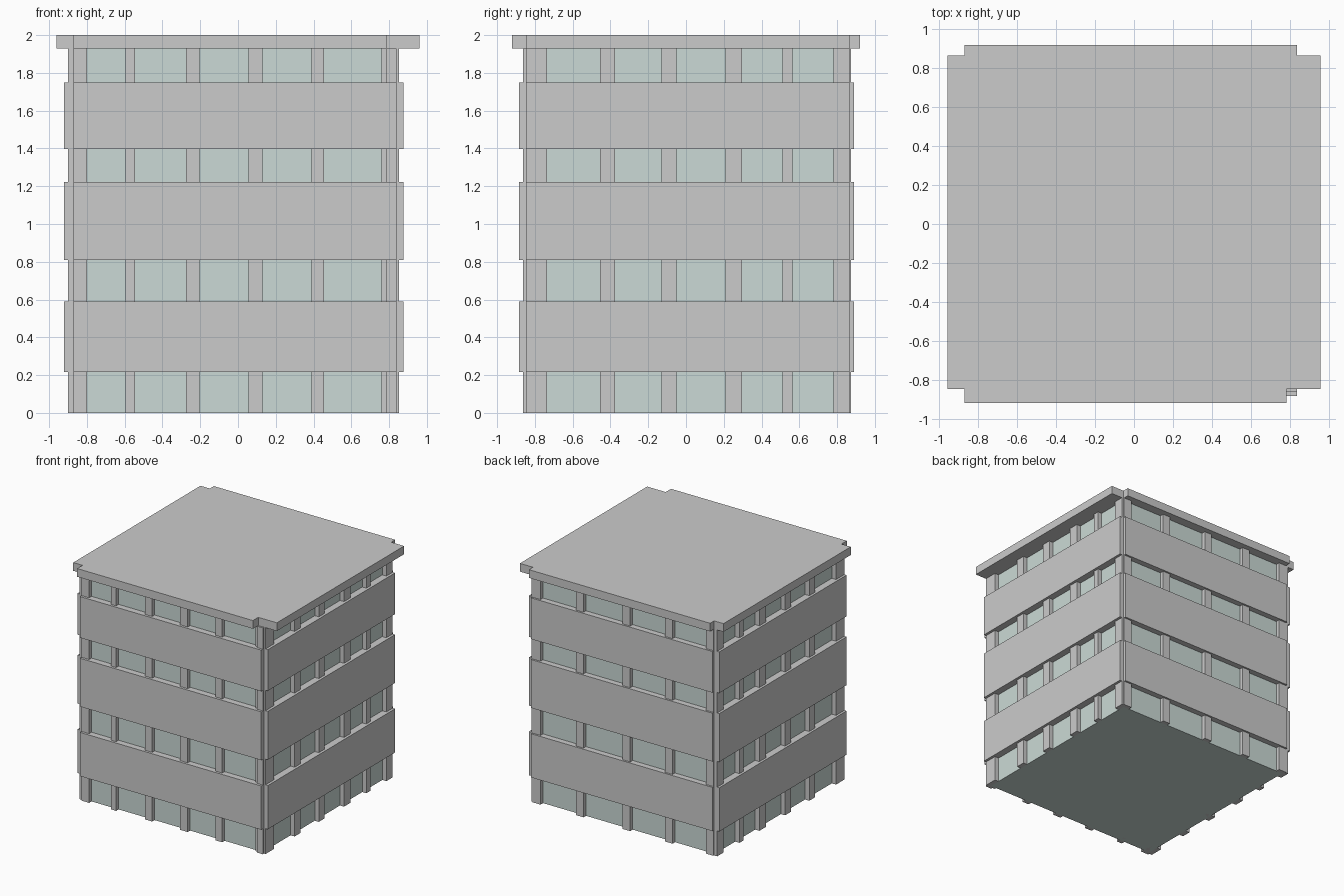
import bpy, bmesh

if "Cube" in bpy.data.objects:
    bpy.data.objects.remove(bpy.data.objects["Cube"])


def material(name, rgb):
    m = bpy.data.materials.new(name)
    m.diffuse_color = (*rgb, 1)
    m.use_nodes = True
    m.node_tree.nodes["Principled BSDF"].inputs["Base Color"].default_value = m.diffuse_color
    return m


def prism(name, points, z0, z1, mat=None):
    """Extrude a counter-clockwise plan outline from z0 to z1."""
    bm = bmesh.new()
    face = bm.faces.new([bm.verts.new((x, y, z0)) for x, y in points])
    ext = bmesh.ops.extrude_face_region(bm, geom=[face], use_keep_orig=True)
    top = [g for g in ext["geom"] if isinstance(g, bmesh.types.BMVert)]
    bmesh.ops.translate(bm, verts=top, vec=(0, 0, z1 - z0))
    bmesh.ops.recalc_face_normals(bm, faces=bm.faces)
    mesh = bpy.data.meshes.new(name)
    bm.to_mesh(mesh)
    bm.free()
    ob = bpy.data.objects.new(name, mesh)
    bpy.context.collection.objects.link(ob)
    if mat:
        mesh.materials.append(mat)
    return ob


def box(name, x0, x1, y0, y1, z0, z1, mat=None):
    return prism(name, [(x0, y0), (x1, y0), (x1, y1), (x0, y1)], z0, z1, mat)


# Inner corner lines shared by bands, roof and columns
L, R, F, B = -0.872, 0.838, -0.848, 0.866


def notched(name, x0, x1, y0, y1, z0, z1, mat=None, front_r=R):
    """Slab whose four corners step in to the inner corner lines."""
    pts = [(L, y0), (front_r, y0), (front_r, F), (x1, F), (x1, B), (R, B),
           (R, y1), (L, y1), (L, B), (x0, B), (x0, F), (L, F)]
    return prism(name, pts, z0, z1, mat)


glass = material("glass", (0.60, 0.70, 0.67))
cladding = material("cladding", (0.52, 0.52, 0.52))
H = 1.93

# Glazed core
box("glass_core", -0.86, 0.815, -0.83, 0.84, 0, H, glass)

# Spandrel bands
for i, (z0, z1) in enumerate([(0.217, 0.59), (0.81, 1.222), (1.397, 1.748)]):
    notched(f"spandrel_band_{i + 1}", -0.92, 0.875, -0.884, 0.89, z0, z1, cladding)

# Roof slab, with a wider notch at the front right corner
notched("roof_slab", -0.96, 0.96, -0.92, 0.92, H, 2.0, front_r=0.785)

# Front columns
for i, (a, b) in enumerate([(L, -0.80), (-0.595, -0.545), (-0.275, -0.205),
                            (0.055, 0.13), (0.39, 0.455), (0.785, R)]):
    box(f"front_column_{i + 1}", a, b, -0.863, -0.78, 0, H)

# Back columns
for i, (a, b) in enumerate([(L, -0.80), (-0.485, -0.415), (-0.085, -0.015),
                            (0.355, 0.425), (0.76, R)]):
    box(f"back_column_{i + 1}", a, b, 0.79, 0.874, 0, H)

# Side columns, same spacing left and right
for i, (a, b) in enumerate([(F, -0.735), (-0.455, -0.375), (-0.13, -0.05),
                            (0.21, 0.297), (0.51, 0.565), (0.78, B)]):
    box(f"right_column_{i + 1}", 0.76, 0.853, a, b, 0, H)
    box(f"left_column_{i + 1}", -0.90, -0.81, a, b, 0, H)
